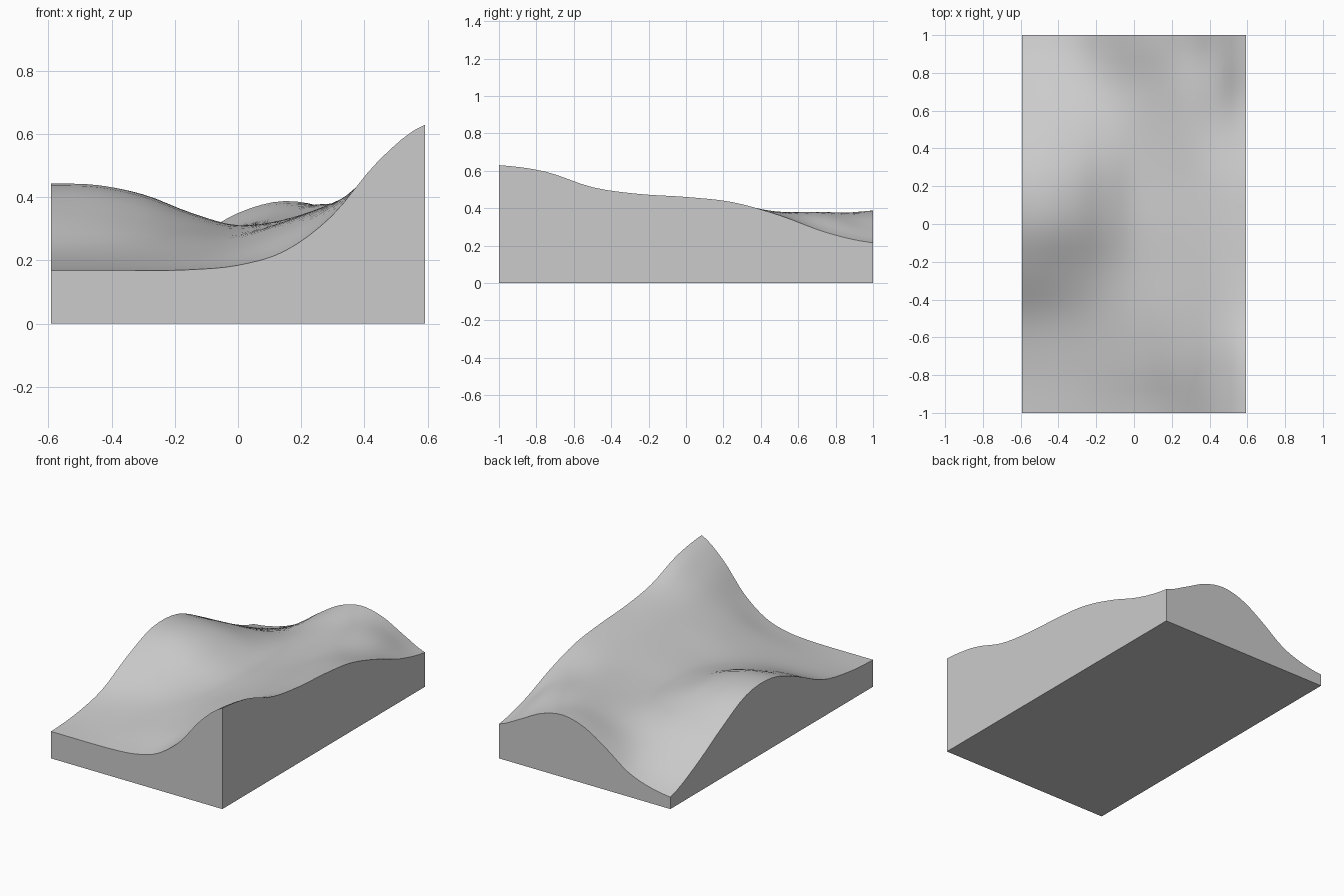
import bpy, bmesh, math

if "Cube" in bpy.data.objects:
    bpy.data.objects.remove(bpy.data.objects["Cube"])

HALF_X, HALF_Y = 0.592, 1.0
STEPS = 4  # subdivisions between height samples

# Terrain heights: rows run front to back, columns left to right
HEIGHTS = [
    [.168, .168, .168, .171, .185, .230, .340, .515, .630],
    [.185, .188, .195, .210, .235, .290, .370, .490, .595],
    [.235, .235, .240, .250, .270, .320, .380, .455, .512],
    [.350, .340, .320, .295, .290, .325, .380, .440, .476],
    [.437, .432, .400, .345, .310, .330, .378, .430, .460],
    [.425, .420, .395, .345, .310, .328, .372, .415, .432],
    [.310, .315, .310, .300, .307, .335, .375, .380, .362],
    [.175, .190, .215, .255, .310, .355, .380, .352, .270],
    [.075, .100, .155, .260, .350, .388, .360, .285, .215],
]


def spline(values, t):
    """Catmull-Rom interpolation through evenly spaced values."""
    last = len(values) - 1
    i = min(int(t), last - 1)
    f = t - i
    p0, p1, p2, p3 = (values[max(0, min(last, i + k))] for k in (-1, 0, 1, 2))
    return 0.5 * (2 * p1 + (p2 - p0) * f + (2 * p0 - 5 * p1 + 4 * p2 - p3) * f * f
                  + (3 * p1 - p0 - 3 * p2 + p3) * f ** 3)


def height(u, v):
    return spline([spline(row, u) for row in HEIGHTS], v)


# Rolling top surface
n = (len(HEIGHTS) - 1) * STEPS
bm = bmesh.new()
bmesh.ops.create_grid(bm, x_segments=n, y_segments=n, size=1)
for vert in bm.verts:
    u, v = vert.co.x, vert.co.y
    vert.co = (u * HALF_X, v * HALF_Y, height((u + 1) * 4, (v + 1) * 4))

# Straight side walls down to a flat base
rim = [e for e in bm.edges if e.is_boundary]
walls = bmesh.ops.extrude_edge_only(bm, edges=rim)["geom"]
for item in walls:
    if isinstance(item, bmesh.types.BMVert):
        item.co.z = 0
bmesh.ops.holes_fill(bm, edges=[e for e in bm.edges if e.is_boundary], sides=0)
bmesh.ops.recalc_face_normals(bm, faces=bm.faces)

mesh = bpy.data.meshes.new("terrain_block")
bm.to_mesh(mesh)
bm.free()
terrain = bpy.data.objects.new("terrain_block", mesh)
bpy.context.collection.objects.link(terrain)

# Smooth hills, sharp block edges
bpy.context.view_layer.objects.active = terrain
terrain.select_set(True)
bpy.ops.object.shade_smooth_by_angle(angle=math.radians(30))
